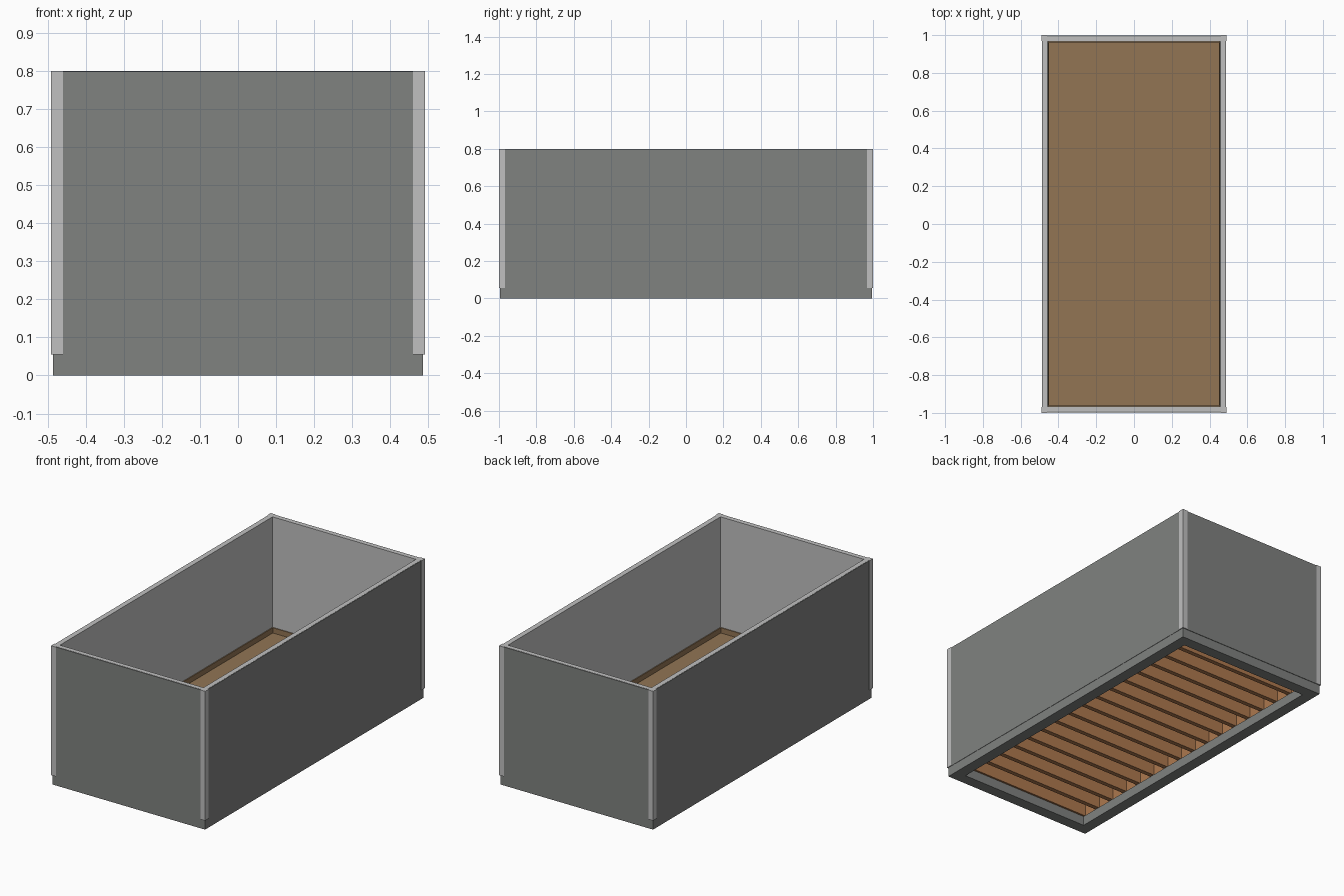
import bpy, bmesh

if "Cube" in bpy.data.objects:
    bpy.data.objects.remove(bpy.data.objects["Cube"])

def material(name, rgb):
    m = bpy.data.materials.new(name)
    lin = [((c / 255 + 0.055) / 1.055) ** 2.4 for c in rgb]
    m.diffuse_color = (*lin, 1)
    m.use_nodes = True
    m.node_tree.nodes["Principled BSDF"].inputs["Base Color"].default_value = m.diffuse_color
    return m

DARK = material("dark_grey", (128, 130, 128))
LIGHT = material("light_grey", (192, 192, 192))
SOIL = material("liner_brown", (146, 117, 84))
WOOD = material("slat_orange_brown", (173, 120, 78))

def boxes(name, mat, spans):
    """One object made of boxes given as (x0, x1, y0, y1, z0, z1)."""
    bm = bmesh.new()
    for x0, x1, y0, y1, z0, z1 in spans:
        verts = bmesh.ops.create_cube(bm, size=1)["verts"]
        for v in verts:
            v.co = (x1 if v.co.x > 0 else x0, y1 if v.co.y > 0 else y0,
                    z1 if v.co.z > 0 else z0)
    me = bpy.data.meshes.new(name)
    bm.to_mesh(me)
    bm.free()
    me.materials.append(mat)
    ob = bpy.data.objects.new(name, me)
    bpy.context.collection.objects.link(ob)
    return ob

def ring(ox, oy, ix, iy, z0, z1):
    """Four boxes forming a rectangular frame."""
    return [(-ox, ox, -oy, -iy, z0, z1), (-ox, ox, iy, oy, z0, z1),
            (-ox, -ix, -iy, iy, z0, z1), (ix, ox, -iy, iy, z0, z1)]

BASE, TOP = 0.055, 0.8

# Base frame, open in the middle
boxes("base_frame", DARK, ring(0.486, 0.994, 0.42, 0.928, 0, BASE))

# Light wall core and corner posts
boxes("wall_core", LIGHT, ring(0.485, 0.993, 0.457, 0.967, BASE, TOP))
posts = []
for sx in (-1, 1):
    for sy in (-1, 1):
        xs = sorted((sx * 0.46, sx * 0.491))
        ys = sorted((sy * 0.968, sy * 1.0))
        posts.append((*xs, *ys, BASE, TOP))
boxes("corner_posts", LIGHT, posts)

# Dark outer cladding sheets between the posts
for s, side in ((-1, "left"), (1, "right")):
    boxes(side + "_cladding", DARK,
          [(*sorted((s * 0.485, s * 0.488)), -0.968, 0.968, BASE, TOP - 0.001)])
for s, side in ((-1, "front"), (1, "back")):
    boxes(side + "_cladding", DARK,
          [(-0.46, 0.46, *sorted((s * 0.993, s * 0.997)), BASE, TOP - 0.001)])

# Shallow tray with a thin rim
boxes("tray_floor", SOIL, [(-0.456, 0.456, -0.966, 0.966, 0.125, 0.135)])
boxes("tray_rim", SOIL, ring(0.456, 0.966, 0.451, 0.961, 0.135, 0.165))

# Bearer rails and cross joists under the tray
boxes("side_rails", WOOD, [(-0.455, -0.425, -0.965, 0.965, BASE, 0.125),
                           (0.425, 0.455, -0.965, 0.965, BASE, 0.125)])
N = 17
boxes("cross_joists", WOOD,
      [(-0.425, 0.425, y - 0.013, y + 0.013, BASE, 0.125)
       for y in (-0.93 + 1.86 * i / (N - 1) for i in range(N))])
